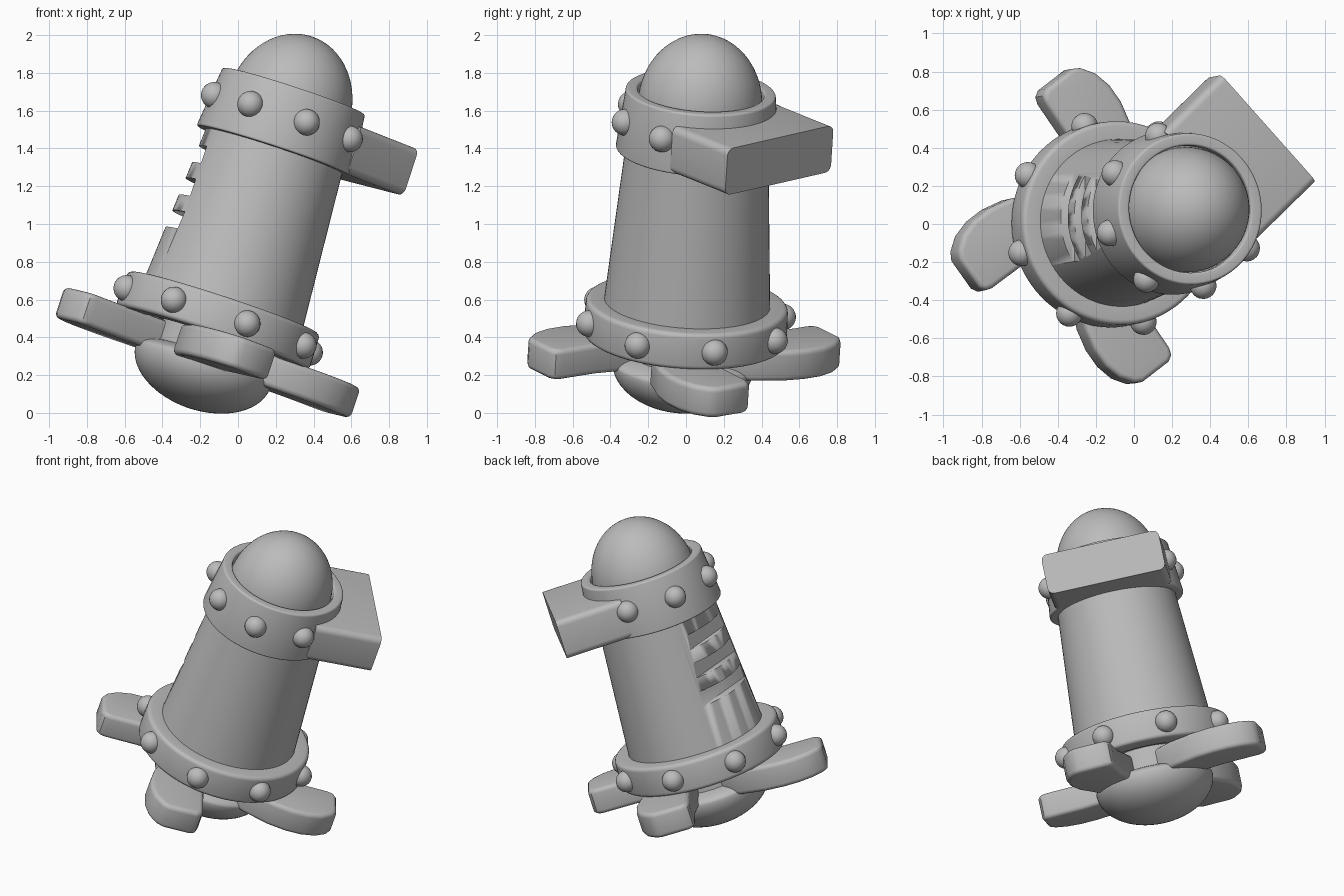
import bpy, bmesh
from math import pi, sin, cos, radians
from mathutils import Matrix, Vector

if "Cube" in bpy.data.objects:
    bpy.data.objects.remove(bpy.data.objects["Cube"])

grey = bpy.data.materials.new("plain grey")
grey.use_nodes = True
COLOUR = (0.5, 0.5, 0.5, 1)
grey.diffuse_color = COLOUR
grey.node_tree.nodes["Principled BSDF"].inputs["Base Color"].default_value = COLOUR

# Leaning frame shared by every part: local z runs along the body
AXIS = Vector((0.33, 0.065, 1))
FRAME = Matrix.Translation((-0.105, 0, 0.49)) @ Vector((0, 0, 1)).rotation_difference(AXIS).to_matrix().to_4x4()
TURN = radians(17)


def finish(name, bm, angle=0.0, bevel=0.0):
    bmesh.ops.recalc_face_normals(bm, faces=bm.faces)
    mesh = bpy.data.meshes.new(name)
    bm.to_mesh(mesh)
    bm.free()
    mesh.materials.append(grey)
    obj = bpy.data.objects.new(name, mesh)
    bpy.context.collection.objects.link(obj)
    obj.matrix_world = FRAME @ Matrix.Rotation(angle, 4, 'Z')
    bpy.ops.object.select_all(action='DESELECT')
    obj.select_set(True)
    bpy.context.view_layer.objects.active = obj
    if bevel:
        mod = obj.modifiers.new("rounding", 'BEVEL')
        mod.width, mod.segments = bevel, 4
        mod.limit_method, mod.angle_limit = 'ANGLE', radians(40)
        bpy.ops.object.modifier_apply(modifier=mod.name)
    bpy.ops.object.shade_smooth_by_angle(angle=radians(35))
    return obj


def lathe(name, profile, closed=False, bevel=0.0, steps=72):
    bm = bmesh.new()
    verts = [bm.verts.new((r, 0, z)) for r, z in profile]
    pairs = list(zip(verts, verts[1:])) + ([(verts[-1], verts[0])] if closed else [])
    edges = [bm.edges.new(p) for p in pairs]
    bmesh.ops.spin(bm, geom=verts + edges, cent=(0, 0, 0), axis=(0, 0, 1), angle=2 * pi, steps=steps)
    bmesh.ops.remove_doubles(bm, verts=bm.verts, dist=1e-5)
    return finish(name, bm, bevel=bevel)


def dome(name, radius, centre, up, down):
    arc = [pi * i / 32 - pi / 2 for i in range(33)]
    return lathe(name, [(radius * cos(a), centre + sin(a) * (up if a > 0 else down)) for a in arc])


def add_box(bm, low, high):
    size = [h - l for l, h in zip(low, high)]
    mid = [(l + h) / 2 for l, h in zip(low, high)]
    bmesh.ops.create_cube(bm, size=1, matrix=Matrix.Translation(mid) @ Matrix.Diagonal((*size, 1)))


# Tapered body with a narrow neck below it
body = lathe("body", [(0, -0.3), (0.28, -0.3), (0.28, -0.07), (0.452, -0.07), (0.36, 1.22), (0, 1.22)])

# Three vent slots cut into the right side
bm = bmesh.new()
for z in (0.43, 0.615, 0.80):
    add_box(bm, (-0.6, -0.225, z - 0.048), (-0.345, 0.265, z + 0.048))
cutter = finish("slot_cutter", bm)
cutter.hide_render = True
bpy.context.view_layer.objects.active = body
cut = body.modifiers.new("slots", 'BOOLEAN')
cut.operation, cut.object, cut.solver = 'DIFFERENCE', cutter, 'EXACT'
bpy.ops.object.modifier_apply(modifier=cut.name)
bpy.data.objects.remove(cutter)

# Collars and domed ends
lathe("lower_collar", [(0.38, -0.1), (0.54, -0.1), (0.535, 0.1), (0.38, 0.1)], True, 0.025)
lathe("upper_collar", [(0.335, 0.945), (0.432, 0.945), (0.397, 1.28), (0.335, 1.28)], True, 0.012)
dome("top_dome", 0.33, 1.2, 0.385, 0.1)
dome("bottom_dome", 0.375, -0.25, 0.08, 0.24)

# Rivets around both collars
for name, radius, z in (("lower", 0.535, 0.0), ("upper", 0.41, 1.12)):
    for i in range(8):
        bm = bmesh.new()
        bmesh.ops.create_uvsphere(bm, u_segments=24, v_segments=16, radius=0.07,
                                  matrix=Matrix.Translation((radius, 0, z)))
        finish(f"{name}_rivet_{i + 1}", bm, TURN + i * pi / 4)

# Side block on the upper collar, rounded only along its length
bm = bmesh.new()
add_box(bm, (0.2, -0.38, 0.945), (0.635, 0.38, 1.205))
long_edges = [e for e in bm.edges if abs(e.verts[0].co.x - e.verts[1].co.x) > 0.1]
bmesh.ops.bevel(bm, geom=long_edges, offset=0.04, segments=5, profile=0.5, affect='EDGES')
finish("side_block", bm, radians(43))

# Four swept fins between the lower collar and the bottom dome
OUTLINE = [(0.12, -0.2), (0.3, -0.27), (0.48, -0.285), (0.6, -0.27), (0.7, -0.235), (0.78, -0.18),
           (0.83, -0.11), (0.84, -0.06), (0.78, 0.11), (0.75, 0.135), (0.71, 0.135), (0.5, 0.065), (0.12, 0.0)]
for i in range(4):
    bm = bmesh.new()
    face = bm.faces.new([bm.verts.new((x, y, -0.265)) for x, y in OUTLINE])
    top = bmesh.ops.extrude_face_region(bm, geom=[face])["geom"]
    bmesh.ops.translate(bm, vec=(0, 0, 0.17), verts=[v for v in top if isinstance(v, bmesh.types.BMVert)])
    finish(f"fin_{i + 1}", bm, TURN + i * pi / 2, bevel=0.028)
